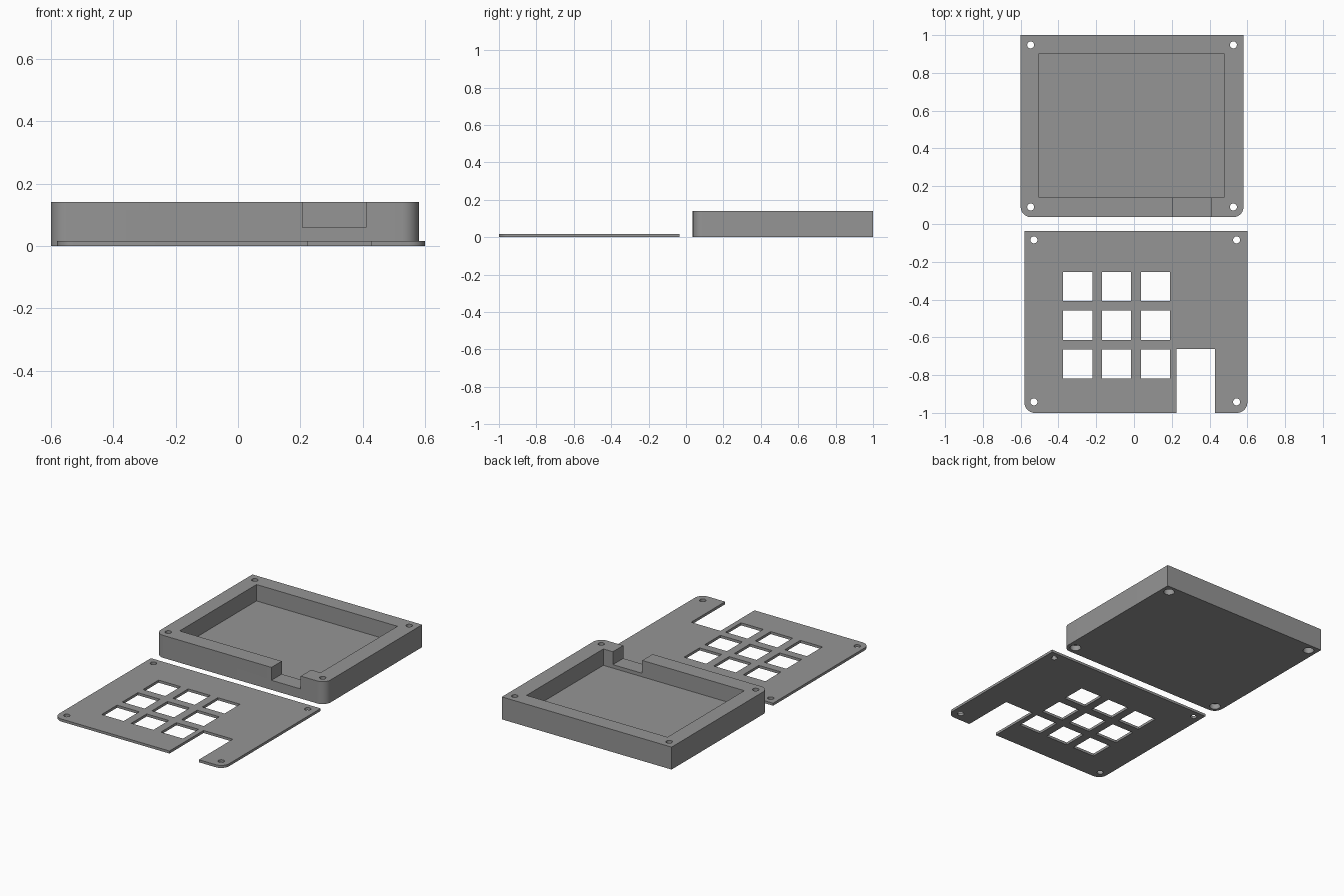
import bpy, bmesh, math

if "Cube" in bpy.data.objects:
    bpy.data.objects.remove(bpy.data.objects["Cube"])

grey = bpy.data.materials.new("plain grey")
grey.diffuse_color = (0.3, 0.3, 0.3, 1)
grey.use_nodes = True
grey.node_tree.nodes["Principled BSDF"].inputs["Base Color"].default_value = grey.diffuse_color


def prism(name, outline, z0, z1):
    """Extrude a counter-clockwise outline from z0 to z1."""
    bm = bmesh.new()
    face = bm.faces.new([bm.verts.new((x, y, z0)) for x, y in outline])
    top = bmesh.ops.extrude_face_region(bm, geom=[face])["geom"]
    bmesh.ops.translate(bm, vec=(0, 0, z1 - z0),
                        verts=[v for v in top if isinstance(v, bmesh.types.BMVert)])
    bmesh.ops.recalc_face_normals(bm, faces=bm.faces[:])
    mesh = bpy.data.meshes.new(name)
    bm.to_mesh(mesh)
    bm.free()
    mesh.materials.append(grey)
    obj = bpy.data.objects.new(name, mesh)
    bpy.context.collection.objects.link(obj)
    return obj


def arc(cx, cy, r, a0, a1, n):
    return [(cx + r * math.cos(math.radians(a0 + (a1 - a0) * i / n)),
             cy + r * math.sin(math.radians(a0 + (a1 - a0) * i / n))) for i in range(n + 1)]


def rect(x0, x1, y0, y1):
    return [(x0, y0), (x1, y0), (x1, y1), (x0, y1)]


def circle(x, y, r):
    return arc(x, y, r, 0, 360, 32)[:-1]


def rounded_front(x0, x1, y0, y1, r):
    """Rectangle with rounded front corners and square back corners."""
    return (arc(x0 + r, y0 + r, r, 180, 270, 10) + arc(x1 - r, y0 + r, r, 270, 360, 10)
            + [(x1, y1), (x0, y1)])


def cut(obj, outline, z0, z1):
    cutter = prism("cutter", outline, z0, z1)
    mod = obj.modifiers.new("cut", 'BOOLEAN')
    mod.operation, mod.solver, mod.object = 'DIFFERENCE', 'EXACT', cutter
    bpy.context.view_layer.objects.active = obj
    bpy.ops.object.modifier_apply(modifier=mod.name)
    bpy.data.objects.remove(cutter)


def finish(obj):
    bpy.ops.object.select_all(action='DESELECT')
    obj.select_set(True)
    bpy.context.view_layer.objects.active = obj
    bpy.ops.object.shade_smooth_by_angle(angle=math.radians(30))


R = 0.055          # corner radius
SCREW = 0.0185     # screw hole radius

# Open case tray: cavity, cable notch, screw holes with head recesses below
case = prism("case_tray", rounded_front(-0.60, 0.58, 0.036, 1.0, R), 0, 0.141)
cut(case, rect(-0.503, 0.477, 0.139, 0.902), 0.038, 0.3)
cut(case, rect(0.207, 0.411, -0.05, 0.2), 0.06, 0.3)
for x in (-0.547, 0.526):
    for y in (0.09, 0.948):
        cut(case, circle(x, y, SCREW), -0.1, 0.3)
        cut(case, circle(x, y, 0.032), -0.1, 0.035)
finish(case)

# Switch plate: key openings, front slot, screw holes
plate = prism("switch_plate", rounded_front(-0.58, 0.60, -1.0, -0.036, R), 0, 0.016)
K = 0.077          # half width of a key opening
for i in range(3):
    for j in range(3):
        x, y = -0.298 + 0.206 * i, -0.33 - 0.206 * j
        cut(plate, rect(x - K, x + K, y - K, y + K), -0.1, 0.1)
cut(plate, rect(0.224, 0.428, -1.1, -0.662), -0.1, 0.1)
for x in (-0.53, 0.543):
    for y in (-0.084, -0.942):
        cut(plate, circle(x, y, SCREW), -0.1, 0.1)
finish(plate)
